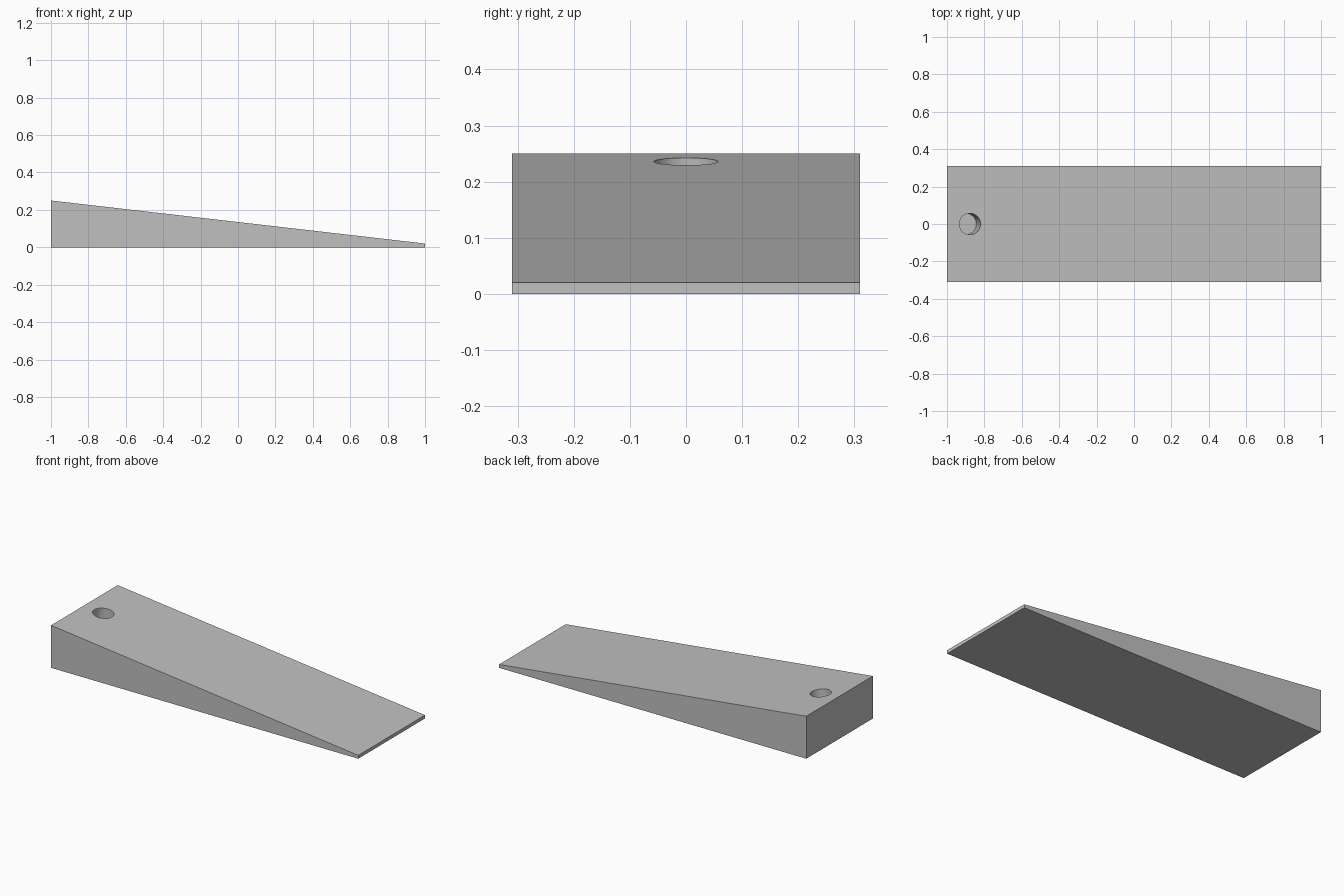
import bpy
import bmesh
import math
from mathutils import Matrix, Vector

cube = bpy.data.objects.get("Cube")
if cube:
    bpy.data.objects.remove(cube, do_unlink=True)

HALF_LENGTH, HALF_WIDTH = 1.0, 0.31
HIGH, LOW = 0.25, 0.02
SLOPE = (HIGH - LOW) / (2 * HALF_LENGTH)
HOLE_X, HOLE_RADIUS, HOLE_DEPTH = -0.877, 0.057, 0.2

grey = bpy.data.materials.new("plain grey")
grey.use_nodes = True
colour = (0.53, 0.53, 0.53, 1)
grey.diffuse_color = colour
grey.node_tree.nodes["Principled BSDF"].inputs["Base Color"].default_value = colour


def add_object(name, bm):
    bmesh.ops.recalc_face_normals(bm, faces=bm.faces)
    mesh = bpy.data.meshes.new(name)
    bm.to_mesh(mesh)
    bm.free()
    mesh.materials.append(grey)
    obj = bpy.data.objects.new(name, mesh)
    bpy.context.collection.objects.link(obj)
    return obj


# Wedge body: side profile extruded across the width
bm = bmesh.new()
profile = [(-HALF_LENGTH, 0), (HALF_LENGTH, 0), (HALF_LENGTH, LOW), (-HALF_LENGTH, HIGH)]
side = bm.faces.new([bm.verts.new((x, -HALF_WIDTH, z)) for x, z in profile])
extruded = bmesh.ops.extrude_face_region(bm, geom=[side])["geom"]
bmesh.ops.translate(bm, vec=(0, 2 * HALF_WIDTH, 0),
                    verts=[v for v in extruded if isinstance(v, bmesh.types.BMVert)])
wedge = add_object("door_wedge", bm)

# Blind hole drilled square to the sloping top
normal = Vector((SLOPE, 0, 1)).normalized()
rim = Vector((HOLE_X, 0, HIGH - SLOPE * (HOLE_X + HALF_LENGTH)))
above = 0.1
centre = rim + normal * (above - HOLE_DEPTH) / 2
bm = bmesh.new()
bmesh.ops.create_cone(bm, cap_ends=True, segments=48, radius1=HOLE_RADIUS,
                      radius2=HOLE_RADIUS, depth=HOLE_DEPTH + above,
                      matrix=Matrix.Translation(centre) @ Matrix.Rotation(math.atan(SLOPE), 4, 'Y'))
cutter = add_object("hole_cutter", bm)
cutter.hide_render = True

cut = wedge.modifiers.new("hole", 'BOOLEAN')
cut.operation = 'DIFFERENCE'
cut.solver = 'EXACT'
cut.object = cutter

# Bake the cut, then smooth the hole wall while keeping edges sharp
bpy.ops.object.select_all(action='DESELECT')
wedge.select_set(True)
bpy.context.view_layer.objects.active = wedge
bpy.ops.object.modifier_apply(modifier=cut.name)
bpy.data.objects.remove(cutter, do_unlink=True)
bpy.ops.object.shade_smooth_by_angle(angle=math.radians(30))
